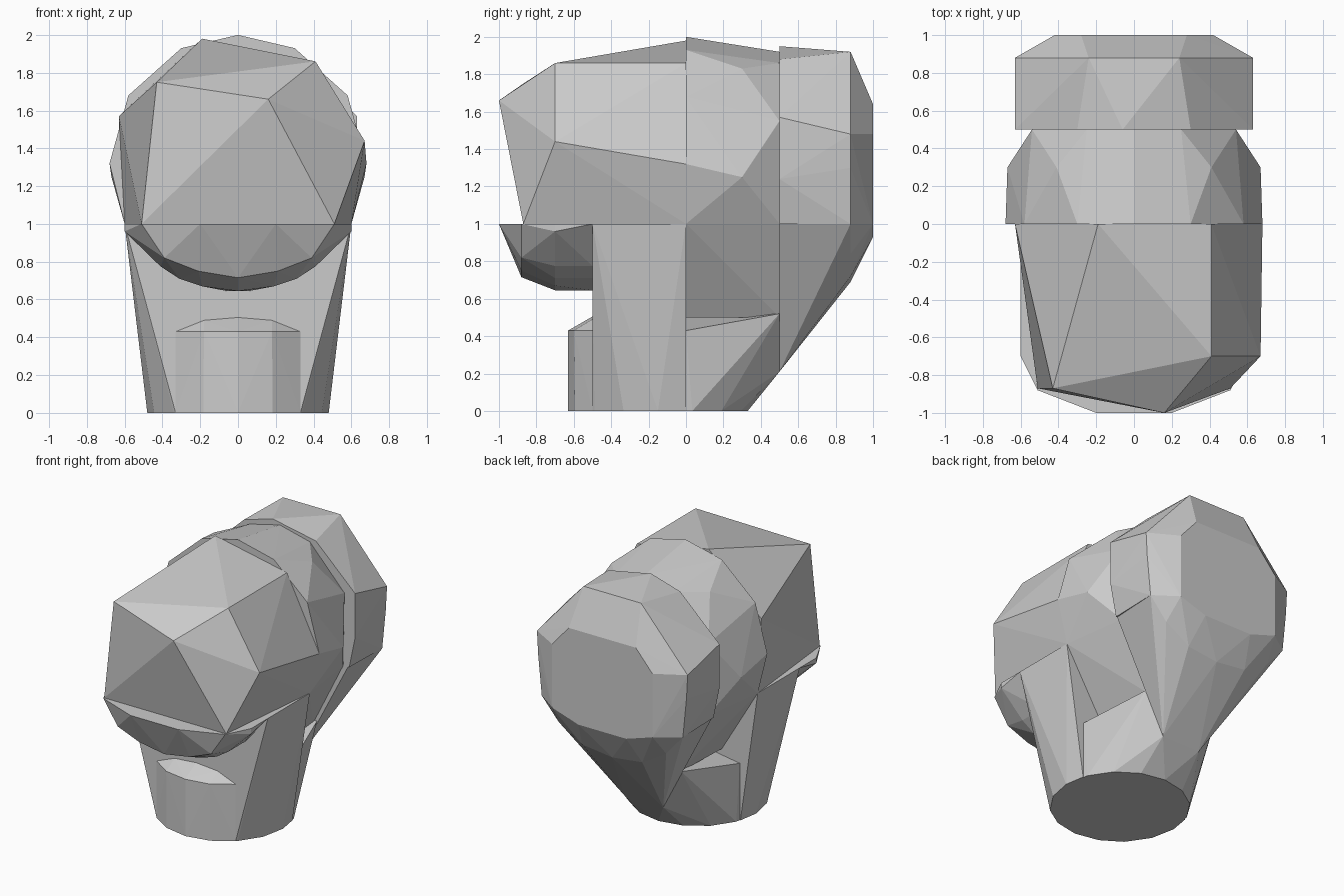
import bpy, bmesh
from math import sin, cos, tau


def hull(name, pts, mirrored=()):
    """Convex faceted block from corner points; mirrored ones repeat across x."""
    bm = bmesh.new()
    every = list(pts) + [(s * x, y, z) for x, y, z in mirrored for s in (1, -1)]
    for p in every:
        bm.verts.new(p)
    bmesh.ops.remove_doubles(bm, verts=bm.verts[:], dist=0.001)
    bmesh.ops.convex_hull(bm, input=bm.verts[:])
    loose = [v for v in bm.verts if not v.link_faces]
    bmesh.ops.delete(bm, geom=loose, context='VERTS')
    bmesh.ops.recalc_face_normals(bm, faces=bm.faces[:])
    me = bpy.data.meshes.new(name)
    bm.to_mesh(me)
    bm.free()
    ob = bpy.data.objects.new(name, me)
    bpy.context.collection.objects.link(ob)
    return ob


def neck_ring(y0, y1, n=16, r=0.48, cy=-0.15):
    """Points of the round base that fall between two depths."""
    ring = [(r * cos(tau * i / n), cy + r * sin(tau * i / n), 0) for i in range(n)]
    return [p for p in ring if y0 <= p[1] <= y1]


# Upper front block, slightly lopsided
hull("front_upper", [
    (-0.19, 0, 1.98), (0.41, 0, 1.86), (0.41, -0.7, 1.86),
    (-0.43, -0.87, 1.75), (0.16, -1, 1.66),
    (-0.63, 0, 1.57), (0.67, -0.7, 1.44), (0.68, 0, 1.32)],
    [(0.51, -0.87, 1), (0.6, 0, 1)])

# Rounded front lip below it
hull("front_lip", [(0, -0.88, 0.715), (0, -0.7, 0.645), (0, -0.5, 0.645)], [
    (0.6, -0.5, 1), (0.6, -0.7, 0.96), (0.6, -0.7, 1), (0.51, -0.88, 1),
    (0.2, -1, 1), (0.39, -0.88, 0.82), (0.21, -0.88, 0.75),
    (0.41, -0.7, 0.775), (0.31, -0.7, 0.71), (0.19, -0.7, 0.67),
    (0.41, -0.5, 0.775), (0.31, -0.5, 0.71), (0.06, -0.5, 0.645)])

# Neck: main column, front bulge and rear block
hull("neck_column", neck_ring(-0.5, 0), [
    (0.6, -0.5, 1), (0.6, 0, 1), (0.33, -0.5, 0), (0.455, 0, 0)])
hull("neck_front", neck_ring(-0.64, -0.5) + [(0, -0.5, 0.505)], [
    (0.33, -0.5, 0), (0.33, -0.5, 0.43), (0.18, -0.5, 0.49),
    (0.18, -0.6, 0.43), (0, -0.63, 0.43)])
hull("neck_rear", neck_ring(0, 0.34) + [(0, 0, 0.5)], [
    (0.45, 0, 0), (0.45, 0, 0.43), (0.31, 0.5, 0.52), (0.16, 0.5, 0.21)])

# Middle blocks
hull("middle_lower", [], [
    (0.6, 0, 1), (0.53, 0.5, 1), (0.3, 0, 0.5), (0.28, 0.5, 0.5)])
hull("middle_upper", [(0, 0, 2.0), (0, 0.5, 1.92)], [
    (0.3, 0, 1.93), (0.58, 0, 1.68), (0.68, 0, 1.32), (0.6, 0, 1),
    (0.41, 0.3, 1.83), (0.67, 0.3, 1.25), (0.25, 0.5, 1.86),
    (0.54, 0.5, 1.55), (0.53, 0.5, 1)])

# Back blocks
hull("back_upper", [(-0.06, 0.5, 1.95)], [
    (0.3, 0.5, 1.88), (0.63, 0.5, 1.57), (0.63, 0.5, 1.24), (0.58, 0.5, 1),
    (0.24, 0.88, 1.92), (0.63, 0.88, 1.48), (0.62, 0.88, 1.3),
    (0.59, 0.88, 1), (0.28, 1, 1.64), (0.42, 1, 1.48), (0.42, 1, 1)])
hull("back_lower", [(0, 0.88, 0.69)], [
    (0.57, 0.5, 1), (0.59, 0.88, 1), (0.42, 1, 1), (0.2, 1, 0.93),
    (0.25, 0.88, 0.72), (0.45, 0.88, 0.84), (0.16, 0.5, 0.21)])
